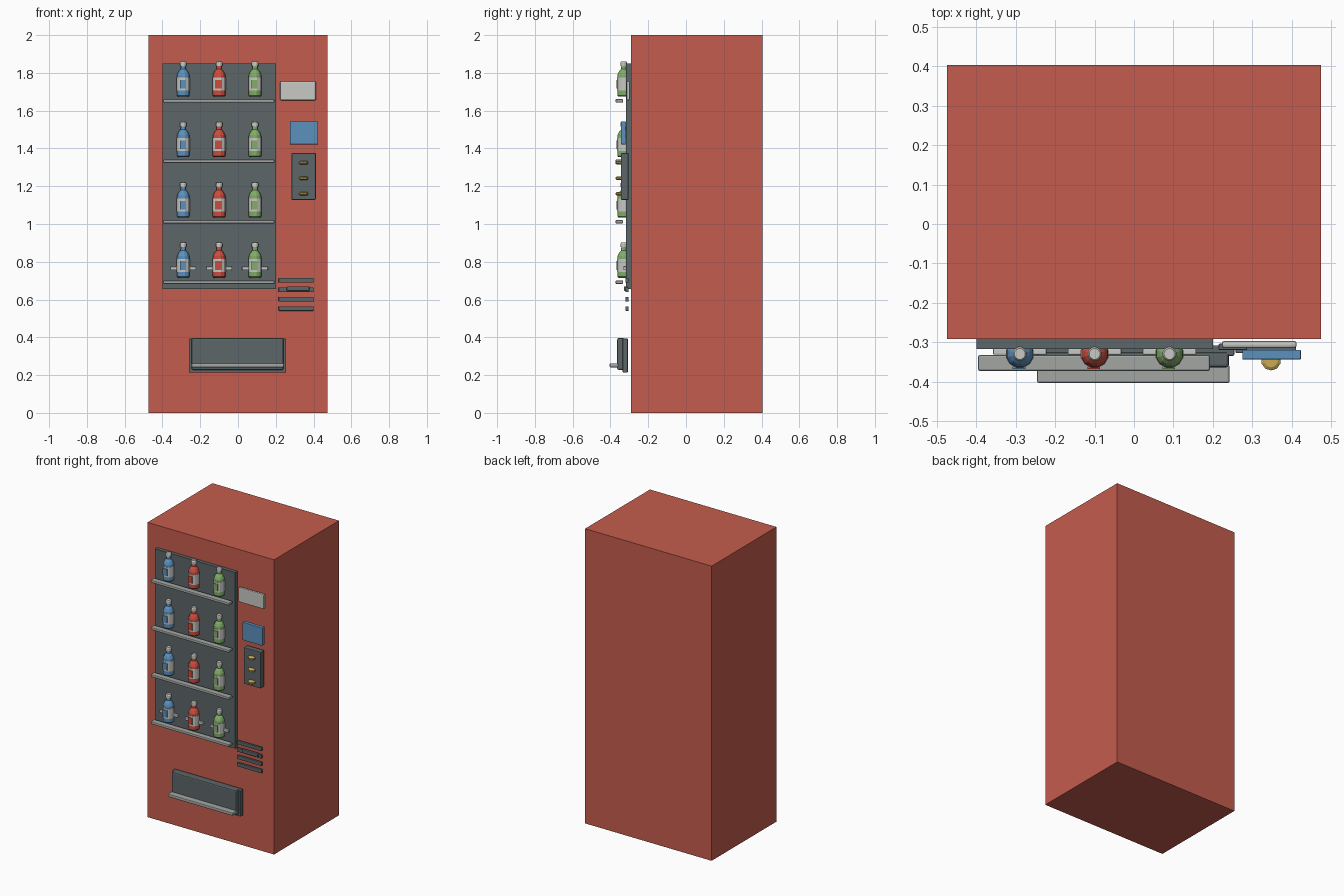
import bpy, bmesh, math

if "Cube" in bpy.data.objects:
    bpy.data.objects.remove(bpy.data.objects["Cube"])


def material(name, rgb):
    m = bpy.data.materials.new(name)
    m.diffuse_color = (*rgb, 1)
    m.use_nodes = True
    m.node_tree.nodes["Principled BSDF"].inputs["Base Color"].default_value = m.diffuse_color
    return m


RED = material("cabinet red", (0.56, 0.107, 0.074))
DARK = material("dark slate", (0.107, 0.133, 0.138))
GREY = material("shelf grey", (0.36, 0.38, 0.365))
WHITE = material("off white", (0.58, 0.58, 0.55))
BLUE = material("screen blue", (0.107, 0.283, 0.515))
GOLD = material("button gold", (0.58, 0.40, 0.09))
BOTTLE_RED = material("bottle red", (0.60, 0.075, 0.05))
GREEN = material("bottle green", (0.22, 0.42, 0.14))


def finish(name, bm, mats):
    mesh = bpy.data.meshes.new(name)
    bmesh.ops.recalc_face_normals(bm, faces=bm.faces)
    bm.to_mesh(mesh)
    bm.free()
    ob = bpy.data.objects.new(name, mesh)
    bpy.context.collection.objects.link(ob)
    for m in mats:
        mesh.materials.append(m)
    return ob


def box(name, x, y, z, mat, bevel=0.0):
    """Box from (min, max) ranges, with optional rounded edges."""
    bm = bmesh.new()
    bmesh.ops.create_cube(bm, size=1)
    for v in bm.verts:
        for i, (a, b) in enumerate((x, y, z)):
            v.co[i] = a if v.co[i] < 0 else b
    ob = finish(name, bm, [mat])
    if bevel:
        mod = ob.modifiers.new("rounded edges", "BEVEL")
        mod.width = bevel
        mod.segments = 2
    return ob


def lathe(name, profile, centre, mats, sides=12):
    """Revolve (radius, height, material index) rings about the vertical."""
    bm = bmesh.new()
    rings = []
    for r, h, _ in profile:
        ring = []
        for k in range(sides):
            a = 2 * math.pi * (k + 0.5) / sides
            ring.append(bm.verts.new((centre[0] + r * math.cos(a),
                                      centre[1] + r * math.sin(a),
                                      centre[2] + h)))
        rings.append(ring)
    for i in range(len(rings) - 1):
        for k in range(sides):
            n = (k + 1) % sides
            f = bm.faces.new((rings[i][k], rings[i][n],
                              rings[i + 1][n], rings[i + 1][k]))
            f.material_index = profile[i][2]
    bm.faces.new(rings[0][::-1]).material_index = profile[0][2]
    bm.faces.new(rings[-1]).material_index = profile[-1][2]
    return finish(name, bm, mats)


# Cabinet and display backing
box("cabinet", (-0.475, 0.475), (-0.292, 0.404), (0, 2), RED)
box("display_panel", (-0.40, 0.20), (-0.317, -0.29), (0.655, 1.85), DARK)

# Bottle: body, label band, shoulder, neck, cap (index 0 glass, 1 label)
BOTTLE = [(0.029, 0, 0), (0.035, 0.006, 0), (0.035, 0.032, 1),
          (0.0365, 0.032, 1), (0.0365, 0.100, 1), (0.035, 0.100, 0),
          (0.034, 0.115, 0), (0.026, 0.132, 0), (0.014, 0.145, 0),
          (0.013, 0.162, 1), (0.018, 0.162, 1), (0.018, 0.180, 1),
          (0.014, 0.186, 1)]

# Shelves stocked with three bottles each
for row in range(4):
    base = 0.715 + 0.32 * row
    box("shelf", (-0.396, 0.193), (-0.373, -0.333),
        (base - 0.032, base - 0.014), GREY, 0.005)
    for x, mat in ((-0.29, BLUE), (-0.10, BOTTLE_RED), (0.09, GREEN)):
        lathe("bottle", BOTTLE, (x, -0.33, base), [mat, WHITE])
        box("label_square", (x - 0.018, x + 0.014), (-0.3685, -0.362),
            (base + 0.042, base + 0.088), mat)
        if row == 0:
            box("price_bar", (x - 0.068, x + 0.068), (-0.332, -0.316),
                (0.756, 0.774), WHITE, 0.003)

# Controls on the right
box("sign_plate", (0.223, 0.413), (-0.315, -0.297), (1.655, 1.755), WHITE, 0.006)
box("screen", (0.275, 0.424), (-0.344, -0.320), (1.422, 1.543), BLUE, 0.002)
box("keypad", (0.284, 0.412), (-0.344, -0.305), (1.128, 1.375), DARK, 0.004)
for z in (1.16, 1.242, 1.324):
    lathe("button", [(0.017, -0.010, 0), (0.025, -0.005, 0),
                     (0.025, 0.005, 0), (0.017, 0.010, 0)],
          (0.348, -0.347, z), [GOLD], 10)

# Vent slats and coin slot
for z in (0.552, 0.602, 0.652, 0.702):
    box("vent_slat", (0.215, 0.40), (-0.320, -0.304),
        (z - 0.012, z + 0.012), DARK, 0.003)
box("coin_slot", (0.258, 0.378), (-0.328, -0.310), (0.646, 0.670), DARK, 0.003)

# Collection tray
box("tray_frame", (-0.260, 0.255), (-0.335, -0.308), (0.213, 0.393), DARK, 0.004)
box("tray_flap", (-0.245, 0.241), (-0.364, -0.325), (0.228, 0.396), DARK, 0.007)
box("tray_lip", (-0.246, 0.243), (-0.404, -0.358), (0.241, 0.262), GREY, 0.005)
